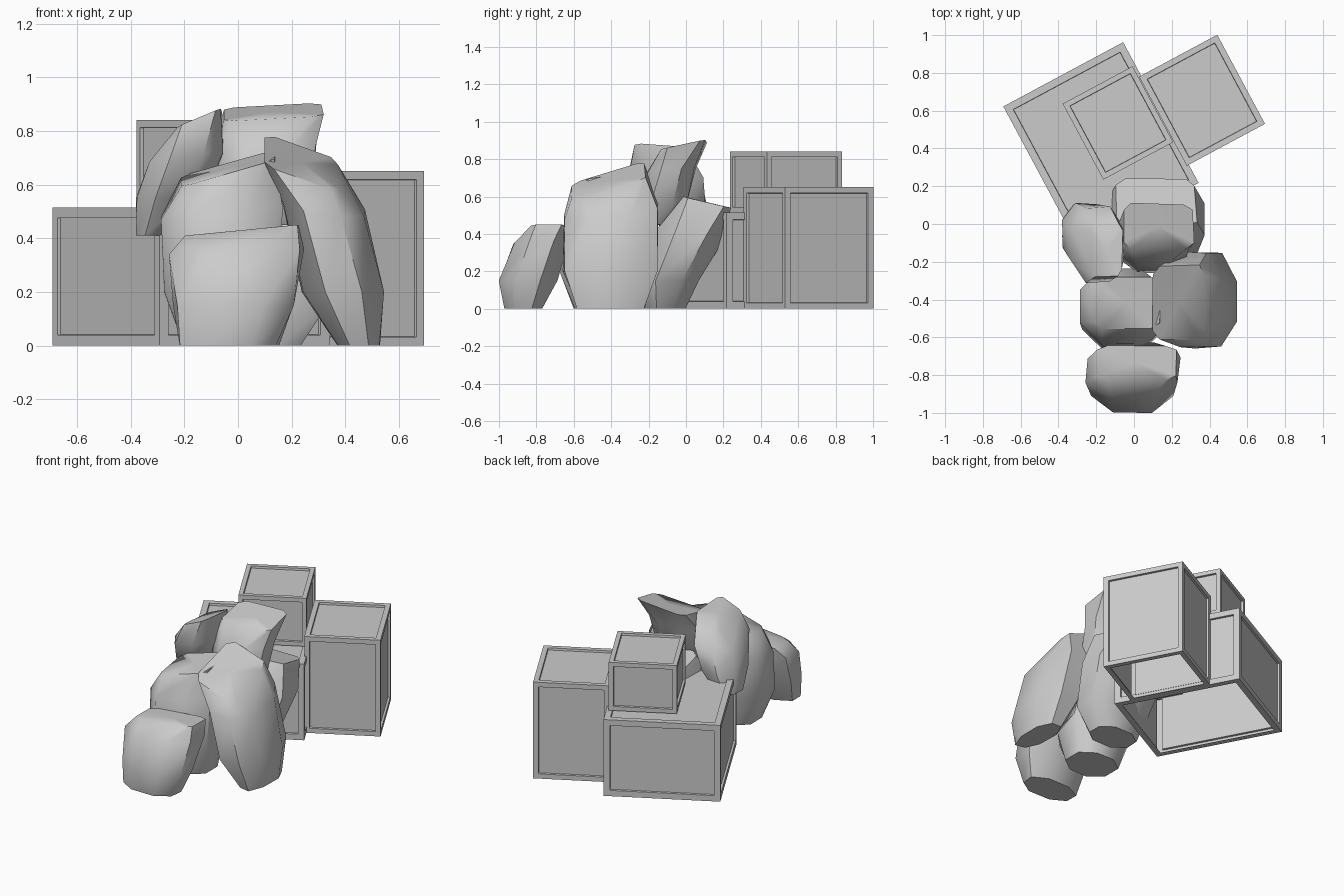
import bpy, bmesh, math, random

old = bpy.data.objects.get("Cube")
if old:
    bpy.data.objects.remove(old, do_unlink=True)

grey = bpy.data.materials.new("plain_grey")
grey.use_nodes = True
grey.diffuse_color = (0.6, 0.6, 0.6, 1)
grey.node_tree.nodes["Principled BSDF"].inputs["Base Color"].default_value = (0.6, 0.6, 0.6, 1)


def finish(bm, name):
    bmesh.ops.recalc_face_normals(bm, faces=bm.faces)
    mesh = bpy.data.meshes.new(name)
    bm.to_mesh(mesh)
    bm.free()
    mesh.materials.append(grey)
    obj = bpy.data.objects.new(name, mesh)
    bpy.context.collection.objects.link(obj)
    return obj


# Hollow crate: framed faces with sunk panels, open underneath
def crate(name, centre, size, frame=0.045, sink=0.014):
    bm = bmesh.new()
    bmesh.ops.create_cube(bm, size=1)
    bmesh.ops.scale(bm, vec=size, verts=bm.verts)
    panels = list(bm.faces)
    bottom = min(panels, key=lambda f: f.calc_center_median().z)
    bmesh.ops.inset_individual(bm, faces=panels, thickness=frame)
    panels.remove(bottom)
    bmesh.ops.inset_individual(bm, faces=panels, thickness=0.002, depth=-sink)
    bmesh.ops.delete(bm, geom=[bottom], context='FACES_ONLY')
    obj = finish(bm, name)
    obj.location = (centre[0], centre[1], centre[2] + size[2] / 2)
    obj.rotation_euler.z = math.radians(28.2)


crate("large_crate", (-0.175, 0.42, 0), (0.72, 0.845, 0.515), 0.055)
crate("tall_crate", (0.36, 0.655, 0), (0.47, 0.535, 0.65))
crate("small_crate", (-0.085, 0.535, 0.515), (0.42, 0.456, 0.325), 0.04)


# Eight-sided outline of a square with cut corners
def outline(c):
    return [(1, -c), (1, c), (c, 1), (-c, 1), (-1, c), (-1, -c), (-c, -1), (c, -1)]


# Stuffed sack through four rings (z, x from, x to, y from, y to) with a tilted mouth
def sack(name, rings, tilt, seed):
    rng = random.Random(seed)
    bm = bmesh.new()
    loops = []
    for k, (z, x0, x1, y0, y1) in enumerate(rings):
        corner = 0.75 if k == 3 else 0.45
        share = (0, 0, 0.5, 1)[k]
        loop = []
        for u, v in outline(corner):
            r = rng.uniform(0.94, 1.03)
            lift = share * (tilt[0] * u + tilt[1] * v)
            loop.append(bm.verts.new(((x0 + x1 + r * u * (x1 - x0)) / 2,
                                      (y0 + y1 + r * v * (y1 - y0)) / 2, z + lift)))
        loops.append(loop)
    for low, high in zip(loops, loops[1:]):
        for i in range(len(low)):
            bm.faces.new((low[i - 1], low[i], high[i], high[i - 1]))
    bm.faces.new(loops[0][::-1])
    bmesh.ops.poke(bm, faces=[bm.faces.new(loops[-1])], offset=0)
    obj = finish(bm, name)
    bpy.ops.object.select_all(action='DESELECT')
    obj.select_set(True)
    bpy.context.view_layer.objects.active = obj
    bpy.ops.object.shade_smooth_by_angle(angle=math.radians(50))


# Sacks on the ground
sack("front_sack", [(0, -0.22, 0.15, -0.97, -0.77), (0.15, -0.24, 0.22, -1, -0.69),
                    (0.35, -0.26, 0.24, -0.92, -0.63), (0.43, -0.2, 0.23, -0.83, -0.64)],
     (0.02, 0), 1)
sack("middle_sack", [(0, -0.2, 0.12, -0.6, -0.32), (0.2, -0.28, 0.16, -0.67, -0.27),
                     (0.5, -0.3, 0.16, -0.64, -0.23), (0.66, -0.22, 0.14, -0.56, -0.28)],
     (0.05, 0.02), 2)
sack("side_sack", [(0, 0.37, 0.53, -0.58, -0.22), (0.2, 0.24, 0.55, -0.66, -0.16),
                   (0.52, 0.16, 0.47, -0.65, -0.15), (0.68, 0.1, 0.38, -0.61, -0.22)],
     (-0.05, 0.06), 3)
sack("back_sack", [(0, -0.08, 0.24, -0.22, 0), (0.15, -0.13, 0.33, -0.25, 0.07),
                   (0.4, -0.16, 0.37, -0.16, 0.21), (0.57, -0.1, 0.33, -0.02, 0.24)],
     (0, -0.03), 4)

# Sacks lying on top
sack("upper_sack", [(0.45, 0, 0.2, -0.22, -0.08), (0.56, -0.08, 0.27, -0.26, 0),
                    (0.74, -0.09, 0.3, -0.21, 0.05), (0.87, -0.06, 0.32, -0.13, 0.11)],
     (0.01, 0.025), 5)
sack("upper_side_sack", [(0.41, -0.38, -0.26, -0.12, 0.08), (0.55, -0.38, -0.12, -0.22, 0.11),
                         (0.7, -0.33, -0.05, -0.31, 0.09), (0.84, -0.23, -0.06, -0.28, 0)],
     (0.035, -0.01), 6)
